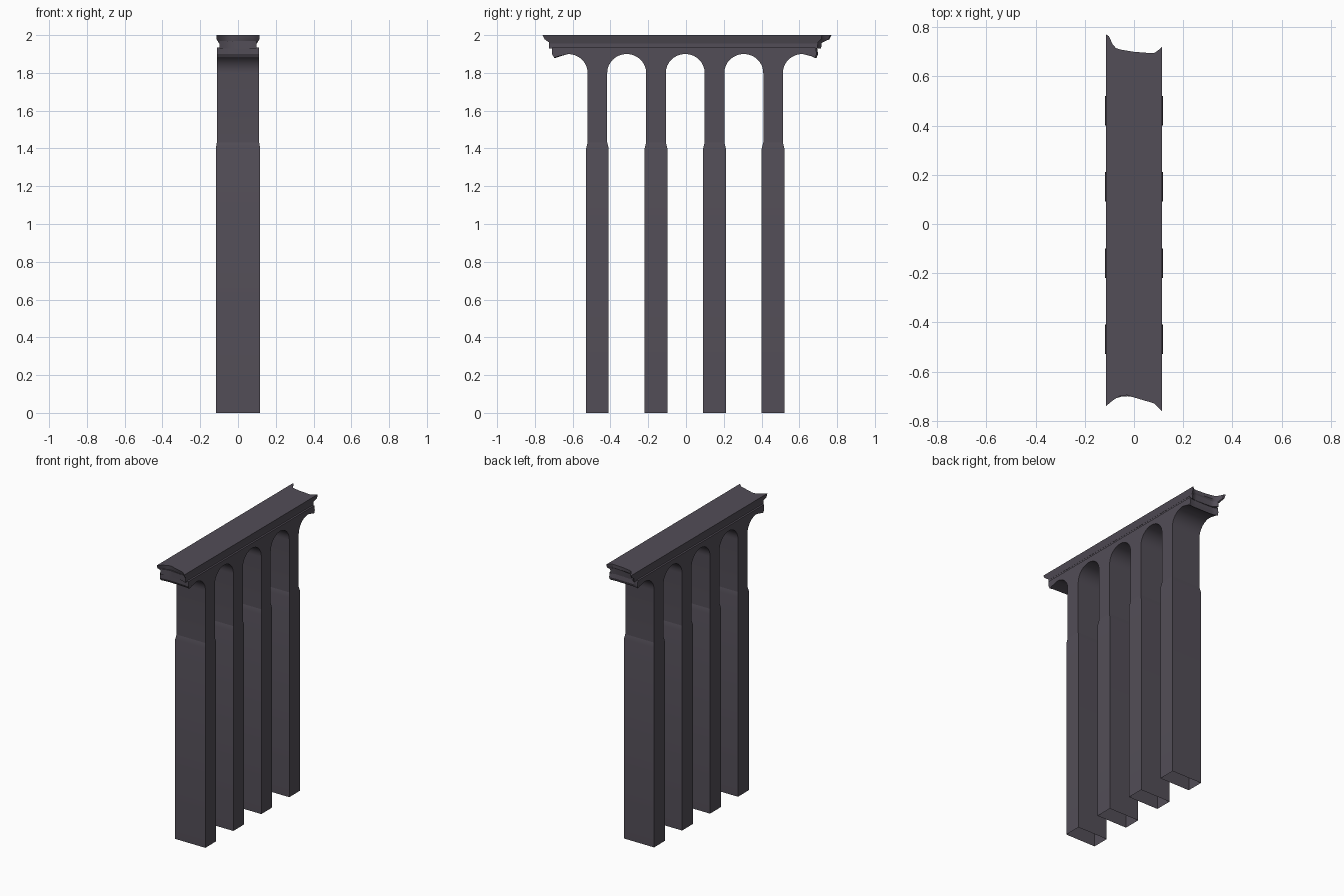
import bpy, bmesh, math

if "Cube" in bpy.data.objects:
    bpy.data.objects.remove(bpy.data.objects["Cube"])

# Broken-edge outlines (x, y) at the south and north ends
SOUTH = [(-.113, -.74), (-.09, -.72), (-.06, -.70), (-.03, -.695), (0, -.705),
         (.05, -.72), (.08, -.728), (.113, -.76)]
NORTH = [(-.113, .77), (-.095, .76), (-.085, .72), (-.06, .71), (0, .70),
         (.08, .694), (.10, .707), (.113, .72)]
XS = [-1, -.9, -.78, -.65, -.5, -.25, 0, .25, .45, .6, .72, .83, .92, 1]


def lerp(table, x):
    for (x0, y0), (x1, y1) in zip(table, table[1:]):
        if x <= x1:
            return y0 + (y1 - y0) * (x - x0) / (x1 - x0)
    return table[-1][1]


def loft(name, half, outline, reach):
    """Sweep a (y, z) outline across x; ends past |y|=.66 follow the broken edge.
    half(z) gives the half width; reach(z) how far the break flares out."""
    bm = bmesh.new()
    rings = []
    for s in XS:
        ring = []
        for y, z in outline:
            x = s * half(z)
            if y < -.66:
                y += (lerp(SOUTH, s * .113) + .695) * reach(z)
            elif y > .66:
                y += (lerp(NORTH, s * .113) - .695) * reach(z)
            ring.append(bm.verts.new((x, y, z)))
        rings.append(ring)
    n = len(outline)
    for a, b in zip(rings, rings[1:]):
        for i in range(n):
            j = (i + 1) % n
            bm.faces.new((a[i], a[j], b[j], b[i]))
    bm.faces.new(rings[0])
    bm.faces.new(rings[-1])
    finish(bm, name)


def finish(bm, name):
    bmesh.ops.recalc_face_normals(bm, faces=bm.faces)
    me = bpy.data.meshes.new(name)
    bm.to_mesh(me)
    bm.free()
    ob = bpy.data.objects.new(name, me)
    bpy.context.collection.objects.link(ob)
    mat = bpy.data.materials.get("dark_stone") or bpy.data.materials.new("dark_stone")
    mat.diffuse_color = (.085, .075, .095, 1)
    mat.use_nodes = True
    mat.node_tree.nodes["Principled BSDF"].inputs["Base Color"].default_value = mat.diffuse_color
    me.materials.append(mat)
    bpy.ops.object.select_all(action='DESELECT')
    ob.select_set(True)
    bpy.context.view_layer.objects.active = ob
    bpy.ops.object.shade_smooth_by_angle(angle=math.radians(30))


PIERS = [-.469, -.159, .151, .461]
HW, SPRING, CROWN = .052, 1.80, 1.90


def arc(y0, y1, a0, a1, steps):
    """Elliptic arch between two pier faces."""
    c, r = (y0 + y1) / 2, (y1 - y0) / 2
    pts = []
    for i in range(steps + 1):
        a = a0 + (a1 - a0) * i / steps
        pts.append((c + r * math.cos(a), SPRING + (CROWN - SPRING) * math.sin(a)))
    return pts


# Arcade wall with upper pier shafts: outline runs along the underside, then the top
under = [(-.70, 1.90), (-.688, 1.88), (-.665, 1.888)]
under += arc(PIERS[0] - HW - .206, PIERS[0] - HW, math.pi / 2, 0, 8)
for i, p in enumerate(PIERS):
    under += [(p - HW, 1.42), (p + HW, 1.42)]
    if i < 3:
        under += arc(p + HW, PIERS[i + 1] - HW, math.pi, 0, 16)
under += arc(PIERS[3] + HW, PIERS[3] + HW + .206, math.pi, math.pi / 2, 8)
under += [(.665, 1.888), (.68, 1.88), (.688, 1.90)]
loft("arcade_wall", lambda z: .112,
     under + [(.682, 1.935), (-.70, 1.935)], lambda z: .15)

# Recessed neck under the deck
loft("deck_neck", lambda z: .099,
     [(-.70, 1.93), (.685, 1.93), (.69, 1.97), (-.70, 1.97)], lambda z: .4)

# Deck slab with slanted lower edge
loft("deck_slab", lambda z: .113 if z > 1.97 else .10,
     [(-.69, 1.955), (.68, 1.955), (.695, 1.978), (.695, 2.0), (-.695, 2.0), (-.693, 1.978)],
     lambda z: 1.0 if z > 1.99 else (.85 if z > 1.97 else .4))

# Lower piers: wider open-bottomed boxes with a chamfered shoulder
for k, p in enumerate(PIERS):
    bm = bmesh.new()
    levels = [(.117, .06, 0), (.117, .06, 1.40), (.112, HW, 1.432)]
    rings = [[bm.verts.new((sx * hx, p + sy * hy, z))
              for sx, sy in ((-1, -1), (1, -1), (1, 1), (-1, 1))] for hx, hy, z in levels]
    for a, b in zip(rings, rings[1:]):
        for i in range(4):
            j = (i + 1) % 4
            bm.faces.new((a[i], a[j], b[j], b[i]))
    finish(bm, "lower_pier_%d" % (k + 1))
